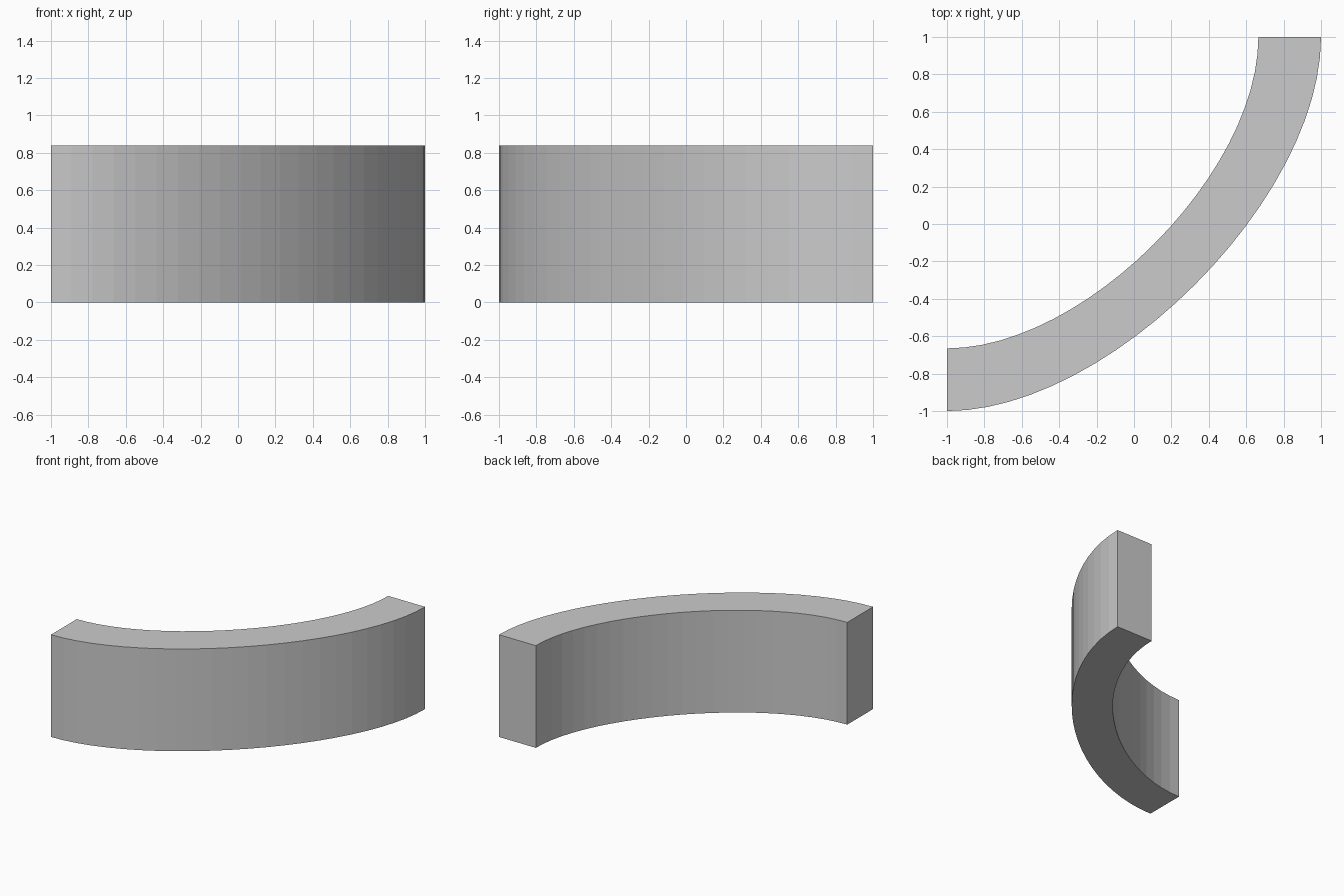
import bpy
from mathutils import Vector
from mathutils.geometry import interpolate_bezier

if "Cube" in bpy.data.objects:
    bpy.data.objects.remove(bpy.data.objects["Cube"])

HEIGHT = 0.84
SEGMENTS = 24


def arc(inset, handle):
    # Curve mirrored about the diagonal y = -x, flat at one end and upright at the other
    e = 1 - inset
    pts = [(-1, -e), (-1 + handle, -e), (e, 1 - handle), (e, 1)]
    return [p.to_2d() for p in interpolate_bezier(
        *[Vector((x, y, 0)) for x, y in pts], SEGMENTS + 1)]


# Curved wall: outer and inner arcs, extruded upwards
outer = arc(0, 0.867)
inner = arc(0.335, 0.732)
n = len(outer)
verts = [(p.x, p.y, z) for z in (0, HEIGHT) for p in outer + inner[::-1]]
m = 2 * n
faces = [[i, (i + 1) % m, (i + 1) % m + m, i + m] for i in range(m)]
for i in range(n - 1):
    a, b, c, d = i, i + 1, m - 2 - i, m - 1 - i
    faces.append([d, c, b, a])
    faces.append([a + m, b + m, c + m, d + m])

mesh = bpy.data.meshes.new("curved_wall")
mesh.from_pydata(verts, [], faces)
mesh.update()
wall = bpy.data.objects.new("curved_wall", mesh)
bpy.context.collection.objects.link(wall)
